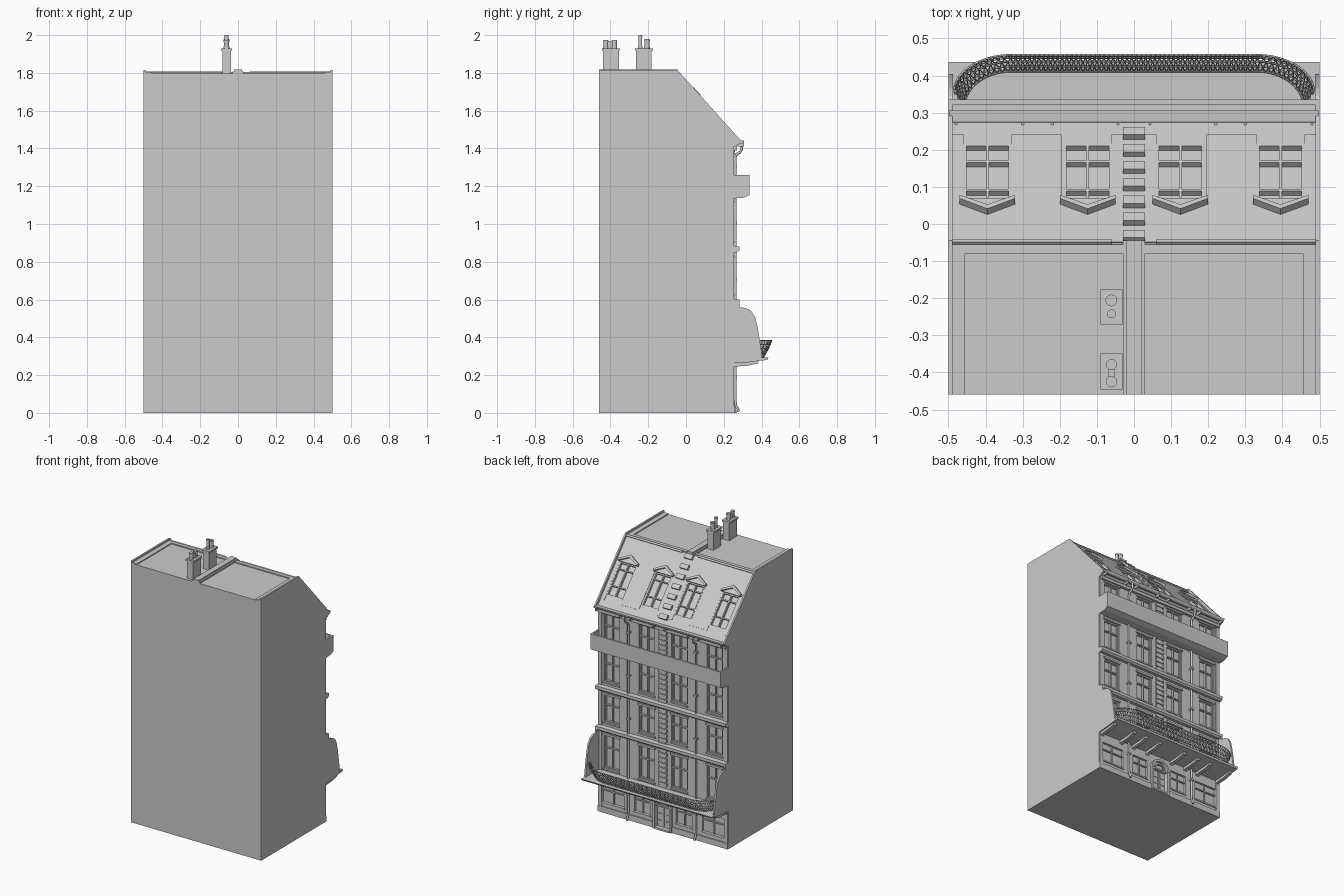
import bpy, bmesh, math
from mathutils import Vector

# slope frame: x across, u up the mansard, n outward from the party wall line
def slope(x, u, n):
    return Vector((x, 0.29 - 0.666 * u + 0.746 * n, 1.44 + 0.746 * u + 0.666 * n))
def plain(x, y, z):
    return Vector((x, y, z))
def side(y, z, t):      # profile in yz, extruded along x
    return Vector((t, y, z))
def face(x, z, t):      # profile in xz, extruded along y
    return Vector((x, t, z))

def finish(name, bm):
    bmesh.ops.recalc_face_normals(bm, faces=bm.faces)
    me = bpy.data.meshes.new(name)
    bm.to_mesh(me)
    bm.free()
    ob = bpy.data.objects.new(name, me)
    bpy.context.collection.objects.link(ob)
    return ob

def prism_into(bm, pts, t0, t1, f):
    lo = [bm.verts.new(f(a, b, t0)) for a, b in pts]
    hi = [bm.verts.new(f(a, b, t1)) for a, b in pts]
    bm.faces.new(lo)
    bm.faces.new(hi[::-1])
    for i in range(len(pts)):
        j = (i + 1) % len(pts)
        bm.faces.new((lo[i], lo[j], hi[j], hi[i]))

def prisms(name, items, f):
    bm = bmesh.new()
    for pts, t0, t1 in items:
        prism_into(bm, pts, t0, t1, f)
    return finish(name, bm)

def boxes(name, items, f=plain):
    return prisms(name, [([(a, c), (b, c), (b, d), (a, d)], e, g) for a, b, c, d, e, g in items], f)

def wires(name, paths, r, res=0):
    cu = bpy.data.curves.new(name, 'CURVE')
    cu.dimensions = '3D'
    cu.bevel_depth = r
    cu.bevel_resolution = res
    cu.use_fill_caps = True
    for p in paths:
        s = cu.splines.new('POLY')
        s.points.add(len(p) - 1)
        for q, v in zip(s.points, p):
            q.co = (*v, 1)
    ob = bpy.data.objects.new(name, cu)
    bpy.context.collection.objects.link(ob)
    return ob

BAYS = (-0.395, -0.125, 0.125, 0.395)
FLOORS = ((0.31, 0.54), (0.63, 0.82), (0.91, 1.11), (1.16, 1.38))

# main body with mansard, recessed between the party walls
body = prisms("building_body", [([(-0.46, 0), (0.25, 0), (0.25, 1.405), (0.275, 1.427),
              (-0.055, 1.797), (-0.46, 1.797)], -0.495, 0.495)], side)

# window and door recesses
cuts = [(x - 0.06, x + 0.06, 0.23, 0.3, a, b) for x in BAYS for a, b in FLOORS]
cuts += [(s * 0.16 - 0.06, s * 0.16 + 0.06, 0.235, 0.3, 0.07, 0.2) for s in (-1, 1)]
cuts += [(s * 0.385 - 0.085, s * 0.385 + 0.085, 0.235, 0.3, 0.07, 0.2) for s in (-1, 1)]
cuts.append((-0.055, 0.055, 0.23, 0.3, 0.012, 0.17))
bm = bmesh.new()
for a, b, c, d, e, g in cuts:
    prism_into(bm, [(a, c), (b, c), (b, d), (a, d)], e, g, plain)
for x in BAYS:
    prism_into(bm, [(x - 0.065, 0.09), (x + 0.065, 0.09), (x + 0.065, 0.325), (x - 0.065, 0.325)], -0.036, 0.03, slope)
cutter = finish("recess_cutter", bm)
mod = body.modifiers.new("recesses", 'BOOLEAN')
mod.operation = 'DIFFERENCE'
mod.solver = 'EXACT'
mod.object = cutter
bpy.context.view_layer.objects.active = body
bpy.ops.object.modifier_apply(modifier=mod.name)
bpy.data.objects.remove(cutter)

# party walls at both ends
wall = [(-0.46, 0), (0.25, 0), (0.25, 1.405), (0.285, 1.425), (0.295, 1.437), (-0.045, 1.815), (-0.46, 1.815)]
prisms("party_walls", [(wall, s * 0.489, s * 0.5) for s in (-1, 1)], side)

# flat roof borders, ridge roll and centre divider
rim = []
for s in (-1, 1):
    rim.append((s * 0.455, s * 0.49, -0.459, -0.055, 1.79, 1.804))
    rim.append((s * 0.025, s * 0.49, -0.08, -0.055, 1.79, 1.804))
boxes("roof_rim", rim)
boxes("roof_divider", [(-0.02, 0.02, -0.46, -0.045, 1.79, 1.817),
                       (-0.03, 0.03, -0.46, -0.045, 1.79, 1.807)])
boxes("ridge_roll", [(s * 0.06, s * 0.489, 0.488, 0.5, -0.025, -0.008) for s in (-1, 1)], slope)

# stepped blocks up the mansard
boxes("slope_blocks", [(-0.03, 0.03, u - 0.018, u + 0.014, -0.025, 0.0)
      for u in [0.06 + 0.0695 * i for i in range(7)]], slope)

# raised slate panels between the dormer windows
edges = (-0.489, -0.46, -0.33, -0.195, -0.055, 0.055, 0.195, 0.33, 0.46, 0.489)
boxes("slate_panels", [(edges[i], edges[i + 1], 0.055, 0.325, -0.025, -0.017) for i in (0, 2, 6, 8)]
      + [(-0.06, 0.06, 0.055, 0.325, -0.025, -0.017)] + [(-0.489, 0.489, 0.325, 0.49, -0.025, -0.017)], slope)

# dormer frames and pediments
bars = []
for x in BAYS:
    for dx in (-0.061, 0, 0.061):
        bars.append((x + dx - 0.004, x + dx + 0.004, 0.09, 0.32, -0.04, -0.018))
    for u in (0.094, 0.16, 0.275, 0.318):
        bars.append((x - 0.065, x + 0.065, u - 0.004, u + 0.004, -0.04, -0.02))
boxes("dormer_frames", bars, slope)
prisms("dormer_pediments", [([(x - 0.075, 0.322), (x, 0.36), (x + 0.075, 0.322), (x + 0.075, 0.336),
       (x, 0.378), (x - 0.075, 0.336)], -0.025, 0.004) for x in BAYS]
       + [([(x - 0.07, 0.322), (x + 0.07, 0.322), (x, 0.362)], -0.025, -0.008) for x in BAYS], slope)

# facade window frames
bars = []
for x in BAYS:
    for a, b in FLOORS:
        for dx in (-0.056, 0, 0.056):
            bars.append((x + dx - 0.004, x + dx + 0.004, 0.228, 0.242, a, b))
        for z in (a + 0.004, a + 0.62 * (b - a), b - 0.004):
            bars.append((x - 0.06, x + 0.06, 0.228, 0.244, z - 0.004, z + 0.004))
        bars.append((x - 0.068, x + 0.068, 0.24, 0.258, b, b + 0.014))
        bars.append((x - 0.065, x + 0.065, 0.235, 0.258, a - 0.01, a))
for s in (-1, 1):
    for c, w in ((0.16, 0.06), (0.385, 0.085)):
        bars.append((s * c - w, s * c + w, 0.233, 0.245, 0.15, 0.158))
        bars.append((s * c - w - 0.005, s * c + w + 0.005, 0.24, 0.256, 0.06, 0.07))
        bars.append((s * c - 0.004, s * c + 0.004, 0.233, 0.243, 0.07, 0.2))
boxes("window_frames", bars)

# edge pilasters, skirting and centre quoins
boxes("pilasters", [(s * 0.47, s * 0.498, 0.24, 0.255, 0, 1.405) for s in (-1, 1)]
      + [(s * 0.065, s * 0.5, 0.24, 0.257, 0, 0.04) for s in (-1, 1)]
      + [(-0.02, 0.02, 0.24, 0.254, 0.3, 1.405)])
boxes("quoins", [(-0.032, 0.032, 0.24, 0.26, 0.31 + 0.034 * i, 0.332 + 0.034 * i) for i in range(32)])

# string courses and eaves
band = [(0.24, 0.0), (0.27, 0.0), (0.282, 0.01), (0.282, 0.03), (0.24, 0.034)]
prisms("string_courses", [([(y, z + h) for y, z in band], -0.5, 0.5) for h in (0.57, 0.85)], side)
boxes("eaves_band", [(-0.49, 0.49, 0.24, 0.27, 1.39, 1.41)])

# upper balcony trough
prisms("upper_balcony_floor", [([(0.24, 1.135), (0.3, 1.138), (0.335, 1.152), (0.335, 1.16), (0.24, 1.16)], -0.5, 0.5)], side)
boxes("upper_balcony_walls", [(-0.5, 0.5, 0.322, 0.335, 1.155, 1.26)]
      + [(s * 0.488, s * 0.5, 0.25, 0.33, 1.155, 1.26) for s in (-1, 1)])

# gutter and brackets
arc = [math.pi * i / 8 for i in range(9)]
prisms("gutter", [([(0.289 - 0.017 * math.cos(a), 1.442 - 0.018 * math.sin(a)) for a in arc]
       + [(0.303 - 0.028 * i, 1.442 - 0.002 * i) for i in (0, 1)], -0.497, 0.497)], side)
boxes("gutter_brackets", [(s * x - 0.003, s * x + 0.003, 0.25, 0.306, 1.41, 1.436)
      for s in (-1, 1) for x in (0.043, 0.22, 0.3, 0.48)])

# rainwater pipes
wires("downpipes", [[(s * 0.26, y, z) for y, z in ((0.296, 1.43), (0.296, 1.395), (0.286, 1.38), (0.268, 1.37),
      (0.261, 1.355), (0.261, 0.06), (0.265, 0.035), (0.276, 0.02), (0.277, 0.006))] for s in (-1, 1)], 0.007, 2)
boxes("pipe_collars", [(s * 0.26 - 0.011, s * 0.26 + 0.011, 0.245, 0.271, z, z + 0.012)
      for s in (-1, 1) for z in (0.18, 0.7, 1.0, 1.3)])

# lower balcony: slab, brackets and curved side screens
prisms("lower_balcony_slab", [([(0.24, 0.262), (0.33, 0.268), (0.39, 0.276), (0.43, 0.28), (0.437, 0.292), (0.24, 0.292)], -0.5, 0.5)], side)
prisms("slab_brackets", [([(0.24, 0.235), (0.26, 0.245), (0.33, 0.25), (0.38, 0.262), (0.39, 0.28), (0.24, 0.28)],
       s * x - 0.012, s * x + 0.012) for s in (-1, 1) for x in (0.1, 0.215, 0.315, 0.48)], side)
screen = [(0.24, 0.28), (0.395, 0.28), (0.403, 0.3), (0.39, 0.39), (0.378, 0.46), (0.365, 0.51),
          (0.345, 0.54), (0.315, 0.555), (0.282, 0.56), (0.282, 0.6), (0.24, 0.6)]
prisms("side_screens", [(screen, s * 0.488, s * 0.5) for s in (-1, 1)], side)

# bellied railing: straight centre with rounded ends
def rail_point(t, h):
    """t in -1..1 along the plan curve, h in 0..1 up the rail"""
    off = 0.045 * (1 - h) ** 1.3
    z = 0.292 + 0.092 * h
    q = max(0.0, abs(t) - 0.66) / 0.34 * math.pi / 2
    x = min(abs(t), 0.66) / 0.66 * 0.33 + (0.155 - off * 0.6) * math.sin(q)
    return (math.copysign(x, t), 0.455 - off - 0.1 * (1 - math.cos(q)), z)
N = 80
ts = [-1 + 2 * i / N for i in range(N + 1)]
wires("balcony_rails", [[rail_point(t, h) for t in ts] for h in (0.03, 0.27, 0.52, 0.76, 1)], 0.003)
lattice = []
for i in range(N - 1):
    for a, b in ((0, 2), (2, 0)):
        lattice.append([rail_point(ts[i + a] * (1 - h) + ts[i + b] * h, h) for h in (0, 0.5, 1)])
wires("balcony_lattice", lattice, 0.0016)

# entrance: arch, jambs, door leaves
half = [math.pi * i / 12 for i in range(13)]
def ring(r0, r1):
    return [(r1 * math.cos(a), 0.165 + r1 * math.sin(a)) for a in half] + \
           [(r0 * math.cos(a), 0.165 + r0 * math.sin(a)) for a in half[::-1]]
prisms("door_arch", [(ring(0.055, 0.072), 0.24, 0.268), (ring(0.035, 0.042), 0.24, 0.258)], face)
boxes("door_jambs", [(s * 0.055, s * 0.072, 0.24, 0.265, 0, 0.165) for s in (-1, 1)]
      + [(-0.058, 0.058, 0.23, 0.26, 0.16, 0.17), (-0.06, 0.06, 0.225, 0.27, 0, 0.012)])
boxes("door_leaves", [(s * 0.003, s * 0.054, 0.225, 0.238, 0.012, 0.16) for s in (-1, 1)]
      + [(s * 0.012, s * 0.045, 0.23, 0.243, z, z + 0.036) for s in (-1, 1) for z in (0.022, 0.068, 0.114)])

# chimney stacks and pots
stack = []
for a, b in ((-0.44, -0.355), (-0.265, -0.182)):
    stack += [(-0.083, -0.037, a, b, 1.79, 1.92), (-0.09, -0.031, a - 0.006, b + 0.006, 1.918, 1.93)]
boxes("chimney_stacks", stack)
bm = bmesh.new()
for y, r, top in ((-0.425, 0.015, 1.975), (-0.379, 0.015, 1.975), (-0.242, 0.012, 2.0), (-0.206, 0.016, 1.98)):
    for r2, z0, z1 in ((r * 0.85, 1.925, top), (r, top - 0.012, top - 0.004), (r, 1.93, 1.94)):
        prism_into(bm, [(-0.061 + r2 * math.cos(k * math.pi / 6), y + r2 * math.sin(k * math.pi / 6))
                        for k in range(12)], z0, z1, plain)
prism_into(bm, [(-0.069, -0.425), (-0.053, -0.425), (-0.053, -0.379), (-0.069, -0.379)], 1.925, 1.965, plain)
finish("chimney_pots", bm)
